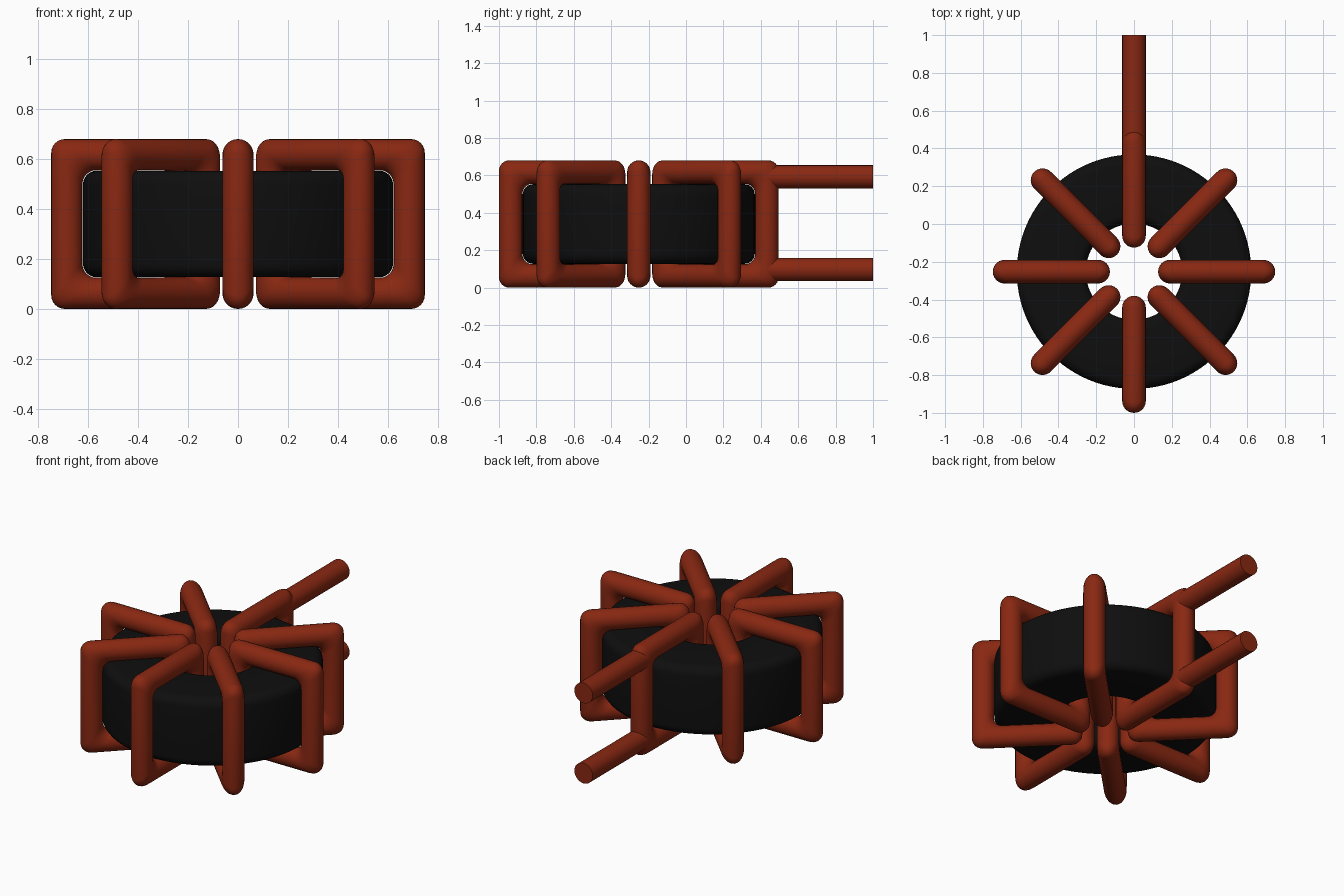
import bpy, bmesh, math

cube = bpy.data.objects.get("Cube")
if cube:
    bpy.data.objects.remove(cube, do_unlink=True)

CENTRE_Y = -0.2525                 # axis of the ring core
WIRE = 0.0625                      # wire radius
R_IN, R_OUT = 0.19, 0.685          # wire centreline, radial extent
Z_LOW, Z_HIGH = 0.0625, 0.6175     # wire centreline, vertical extent
FILLET = 0.055


def material(name, rgb, rough):
    m = bpy.data.materials.new(name)
    m.use_nodes = True
    m.diffuse_color = (*rgb, 1)
    bsdf = m.node_tree.nodes["Principled BSDF"]
    bsdf.inputs["Base Color"].default_value = (*rgb, 1)
    bsdf.inputs["Roughness"].default_value = rough
    return m


copper = material("copper red", (0.25, 0.021, 0.006), 0.5)
ferrite = material("ferrite black", (0.0045, 0.0045, 0.0045), 0.6)


def rounded_rect(offset, fillet=FILLET, steps=6):
    """Rounded rectangle (radius, height) around the wire centreline, grown by offset."""
    r0, r1 = R_IN - offset, R_OUT + offset
    z0, z1 = Z_LOW - offset, Z_HIGH + offset
    corners = [(r1 - fillet, z1 - fillet), (r0 + fillet, z1 - fillet),
               (r0 + fillet, z0 + fillet), (r1 - fillet, z0 + fillet)]
    pts = []
    for i, (cx, cz) in enumerate(corners):
        for k in range(steps + 1):
            a = math.pi / 2 * (i + k / steps)
            pts.append((cx + fillet * math.cos(a), cz + fillet * math.sin(a)))
    return pts


def closed_grid(name, rings, mat):
    """Mesh from rings of points, closed in both directions."""
    bm = bmesh.new()
    grid = [[bm.verts.new(p) for p in ring] for ring in rings]
    n, m = len(grid), len(grid[0])
    for i in range(n):
        for j in range(m):
            a, b = grid[i], grid[(i + 1) % n]
            bm.faces.new((a[j], b[j], b[(j + 1) % m], a[(j + 1) % m]))
    bmesh.ops.recalc_face_normals(bm, faces=bm.faces)
    for f in bm.faces:
        f.smooth = True
    mesh = bpy.data.meshes.new(name)
    bm.to_mesh(mesh)
    bm.free()
    mesh.materials.append(mat)
    return mesh


def add_object(name, mesh):
    obj = bpy.data.objects.new(name, mesh)
    bpy.context.collection.objects.link(obj)
    obj.location.y = CENTRE_Y
    return obj


# Ring core: rounded section turned about the vertical axis
section = rounded_rect(-WIRE - 0.002)
turns = [2 * math.pi * i / 96 for i in range(96)]
add_object("ring_core", closed_grid(
    "ring_core",
    [[(r * math.cos(a), r * math.sin(a), z) for r, z in section] for a in turns],
    ferrite))

# Wire loops: one tube with equally rounded inner and outer corners, repeated
tube = [2 * math.pi * i / 24 for i in range(24)]
loop_mesh = closed_grid(
    "wire_loop",
    [[(r, WIRE * math.sin(a), z) for r, z in rounded_rect(WIRE * math.cos(a))] for a in tube],
    copper)
for i in range(8):
    add_object(f"wire_loop_{i + 1}", loop_mesh).rotation_euler.z = i * math.pi / 4

# Straight leads leaving the back loop
for name, z in (("upper_lead", 0.592), ("lower_lead", 0.0965)):
    start = CENTRE_Y + R_OUT
    bpy.ops.mesh.primitive_cylinder_add(
        vertices=24, radius=WIRE, depth=1 - start,
        location=(0, (1 + start) / 2, z), rotation=(math.pi / 2, 0, 0))
    lead = bpy.context.object
    lead.name = name
    lead.data.materials.append(copper)
    bpy.ops.object.shade_smooth_by_angle(angle=math.radians(40))
